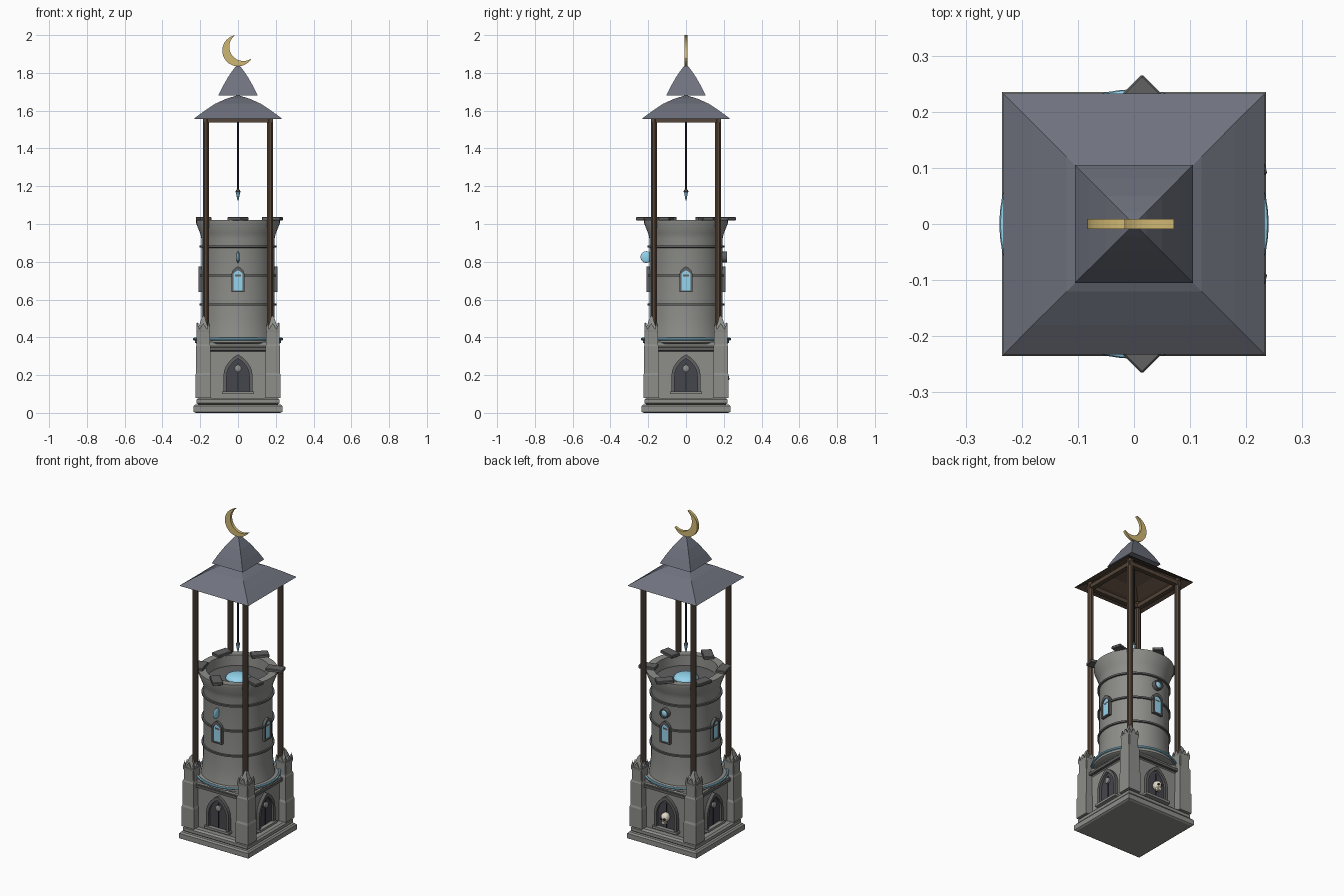
import bpy, bmesh
from math import pi, sin, cos, sqrt, radians, atan2
from mathutils import Matrix, Vector

if "Cube" in bpy.data.objects:
    bpy.data.objects.remove(bpy.data.objects["Cube"])

MATS = {}
COL = {"roof": (.16, .17, .21, 1), "wood": (.09, .06, .04, 1), "glow": (.3, .66, .85, 1),
       "gold": (.62, .47, .17, 1), "dark": (.06, .06, .075, 1), "bone": (.75, .7, .58, 1),
       "iron": (.02, .02, .02, 1), "trim": (.12, .12, .12, 1), "stone": (.27, .27, .255, 1)}


def finish(name, bm, col="stone", mat=Matrix(), smooth=False):
    bmesh.ops.remove_doubles(bm, verts=bm.verts, dist=1e-5)
    bm.transform(mat)
    bmesh.ops.recalc_face_normals(bm, faces=bm.faces)
    me = bpy.data.meshes.new(name)
    bm.to_mesh(me)
    bm.free()
    ob = bpy.data.objects.new(name, me)
    bpy.context.collection.objects.link(ob)
    if col not in MATS:
        MATS[col] = bpy.data.materials.new(col)
        MATS[col].diffuse_color = COL[col]
    me.materials.append(MATS[col])
    if smooth:
        bpy.context.view_layer.objects.active = ob
        ob.select_set(True)
        bpy.ops.object.shade_smooth_by_angle(angle=radians(35))
        ob.select_set(False)
    return ob


def lathe(name, prof, n=48, col="stone", mat=Matrix(), caps=True, closed=False):
    """Revolve (radius, z) points; n=4 gives square stacks with radius = half width."""
    bm = bmesh.new()
    k, off = (sqrt(2), pi / 4) if n == 4 else (1, 0)
    rings = [[bm.verts.new((k * r * cos(off + 2 * pi * i / n), k * r * sin(off + 2 * pi * i / n), z))
              for i in range(n)] for r, z in prof]
    pairs = list(zip(rings, rings[1:])) + ([(rings[-1], rings[0])] if closed else [])
    for a, b in pairs:
        for i in range(n):
            j = (i + 1) % n
            bm.faces.new((a[i], a[j], b[j], b[i]))
    if caps and not closed:
        for ring, (r, z) in ((rings[0], prof[0]), (rings[-1], prof[-1])):
            if r > 0:
                bm.faces.new(ring)
    return finish(name, bm, col, mat, n > 8)


def box(name, c, half, col="stone", mat=Matrix(), bevel=0):
    bm = bmesh.new()
    bmesh.ops.create_cube(bm, size=2, matrix=Matrix.Translation(c) @ Matrix.Diagonal((*half, 1)))
    if bevel:
        bmesh.ops.bevel(bm, geom=bm.edges[:], offset=bevel, segments=1, affect='EDGES')
    return finish(name, bm, col, mat)


def prism(name, pts, y0, y1, col="stone", mat=Matrix(), hole=None):
    """Extrude an (x, z) outline along y; hole is a matching inner outline."""
    bm = bmesh.new()
    n = len(pts)
    loops = [[bm.verts.new((x, y, z)) for x, z in p] for p in ([pts, hole] if hole else [pts]) for y in (y0, y1)]
    def bridge(a, b):
        for i in range(n):
            bm.faces.new((a[i], a[(i + 1) % n], b[(i + 1) % n], b[i]))
    bridge(loops[0], loops[1])
    if hole:
        bridge(loops[2], loops[3]); bridge(loops[0], loops[2]); bridge(loops[1], loops[3])
    else:
        bm.faces.new(loops[0]); bm.faces.new(loops[1])
    return finish(name, bm, col, mat)


def arch(w, z0, spring, top, n=6):
    """Pointed arch outline."""
    right = [(w * cos(t * pi / 2 / n) ** .8 if t < n else 0, spring + (top - spring) * (t / n) ** .85)
             for t in range(n + 1)]
    return [(-w, z0), (w, z0)] + right + [(-x, z) for x, z in right[-2::-1]]


def ball(name, c, r, col, scale=(1, 1, 1)):
    bm = bmesh.new()
    bmesh.ops.create_uvsphere(bm, u_segments=20, v_segments=12, radius=r,
                              matrix=Matrix.Translation(c) @ Matrix.Diagonal((*scale, 1)))
    return finish(name, bm, col, smooth=True)


SIDES = [("front", 0), ("right", 1), ("back", 2), ("left", 3)]
turn = lambda k: Matrix.Rotation(k * pi / 2, 4, 'Z')

# Plinth and square base
lathe("plinth_lower", [(.225, 0), (.235, .006), (.235, .036), (.227, .045)], 4)
lathe("plinth_upper", [(.21, .045), (.22, .052), (.22, .07), (.21, .08)], 4)
lathe("base_block", [(.18, .075), (.18, .325), (.192, .335), (.192, .35), (.185, .355), (.185, .375)], 4)

for side, k in SIDES:
    m = turn(k)
    # Arched doorway
    prism(side + "_arch_frame", arch(.077, .105, .19, .31), -.2, -.17, "trim", m, hole=arch(.06, .112, .19, .287))
    prism(side + "_door", arch(.062, .11, .19, .29), -.186, -.17, "dark", m)
    box(side + "_door_seam", (0, -.187, .19), (.002, .003, .075), "iron", m)
    box(side + "_door_step", (0, -.195, .106), (.085, .015, .007), "stone", m)
    box(side + "_lintel", (0, -.19, .338), (.145, .012, .008), "trim", m)
    if side != "back":
        lathe(side + "_door_disc", [(.018, 0), (.018, .012), (.012, .016)], 20, "stone",
              m @ Matrix.Translation((0, -.184, .235)) @ Matrix.Rotation(pi / 2, 4, 'X'))
    # Corner buttress with gabled pinnacle
    c = m @ Matrix.Translation((-.184, -.184, 0))
    lathe(side + "_buttress", [(.042, .08), (.042, .2), (.038, .212), (.038, .355), (.03, .375), (.03, .44)], 4, mat=c)
    lathe(side + "_pinnacle_cap", [(.034, .425), (.036, .435), (.036, .443), (.022, .462), (.008, .505), (0, .515)], 4, mat=c)
    for j in range(4):
        prism(side + "_gable", [(-.03, .36), (.03, .36), (.03, .425), (0, .475), (-.03, .425)],
              -.035, -.026, mat=c @ turn(j))
        lathe(side + "_spike", [(.006, .43), (.006, .455), (0, .48)], 4,
              mat=c @ turn(j) @ Matrix.Translation((.029, .029, 0)))
    # Tall wooden post and roof beam
    lathe(side + "_post", [(.0175, .37), (.0175, 1.58)], 8, "wood",
          m @ Matrix.Translation((-.17, -.17, 0)) @ Matrix.Rotation(pi / 8, 4, 'Z'))
    box(side + "_roof_beam", (0, -.17, 1.55), (.185, .014, .012), "wood", m)
    # Lancet window
    prism(side + "_window_frame", arch(.034, .64, .735, .775, 4), -.208, -.17, "trim", m, hole=arch(.024, .648, .73, .755, 4))
    prism(side + "_window_glass", arch(.026, .645, .73, .757, 4), -.202, -.17, "glow", m)

# Round tower with open, flared crown
lathe("terrace", [(.215, .365), (.228, .372), (.228, .388), (.215, .394)])
lathe("tower", [(.208, .385), (.2, .43), (.194, .5), (.193, .92), (.2, .95), (.222, 1.005), (.222, 1.022),
                (.178, 1.022), (.175, .955), (0, .955)])
lathe("crown_floor", [(.174, .956), (.174, .96), (0, .961)], col="trim")
for z in (.574, .727, .88):
    lathe("tower_band", [(.19, z - .006), (.203, z - .005), (.203, z + .005), (.19, z + .006)], col="trim", closed=True)
lathe("glow_ring", [(.233 + .007 * cos(t * pi / 4), .391 + .007 * sin(t * pi / 4)) for t in range(8)],
      64, "glow", closed=True)

# Loose crown slabs
for i in range(6):
    a = radians(30 + 60 * i)
    box("crown_slab", (0, 0, 0), (.05, .03, .009), "trim",
        Matrix.Translation((.21 * cos(a), .21 * sin(a), 1.028)) @ Matrix.Rotation(a / 2, 4, 'Z'), .003)

# Glowing orb and discs
ball("crown_orb", (0, 0, .965), .07, "glow", (1, 1, .4))
ball("front_disc", (0, -.21, .825), .031, "glow", (.28, 1, 1))
ball("back_disc", (0, .203, .825), .024, "glow", (1, .6, 1))
lathe("back_disc_rim", [(.022, 0), (.029, 0), (.029, .03), (.022, .03)], 24, "trim",
      Matrix.Translation((0, .188, .825)) @ Matrix.Rotation(-pi / 2, 4, 'X'), closed=True)

# Skull in the rear doorway
ball("skull", (0, .2, .185), .028, "bone", (.9, 1, 1))
box("skull_jaw", (0, .211, .158), (.014, .012, .012), "bone", bevel=.004)
for s in (-1, 1):
    ball("skull_eye", (s * .01, .224, .181), .007, "iron")

# Two-tier roof
low = [(.233, 1.558), (.18, 1.597), (.12, 1.637), (.06, 1.664), (0, 1.682)]
lathe("lower_roof", low, 4, "roof", caps=False)
lathe("lower_roof_lining", [(.233, 1.556)] + [(max(r - .012, 0), z - .01) for r, z in low[1:]], 4, "wood", caps=False)
lathe("upper_roof", [(.105, 1.68), (.08, 1.73), (.05, 1.782), (.022, 1.822), (0, 1.848)], 4, "roof")

# Hanging cable and crystal
lathe("cable", [(.0045, 1.17), (.0045, 1.67)], 8, "iron")
lathe("cable_collar", [(.007, 1.165), (.013, 1.172), (.006, 1.185)], 8, "trim")
lathe("crystal", [(.003, 1.125), (.012, 1.168), (.005, 1.178)], 6, "glow")

# Crescent finial: outer arc, then inner arc back, tilted
R, c, rho, n = .083, .035, .075, 24
t0, t1 = radians(66), atan2(.075, -.002)
outer = [(R * cos(t0 + (2 * pi - 2 * t0) * i / n), R * sin(t0 + (2 * pi - 2 * t0) * i / n)) for i in range(n + 1)]
inner = [(c + rho * cos(t), rho * sin(t)) for t in (2 * pi - t1 - (2 * pi - 2 * t1) * i / n for i in range(1, n))]
g = radians(35)
prism("crescent", [(x * cos(g) - z * sin(g), 1.918 + x * sin(g) + z * cos(g)) for x, z in outer + inner],
      -.009, .009, "gold")

for m in bpy.data.materials:
    if m.users and not m.is_grease_pencil:
        m.use_nodes = True
        m.node_tree.nodes["Principled BSDF"].inputs["Base Color"].default_value = m.diffuse_color
